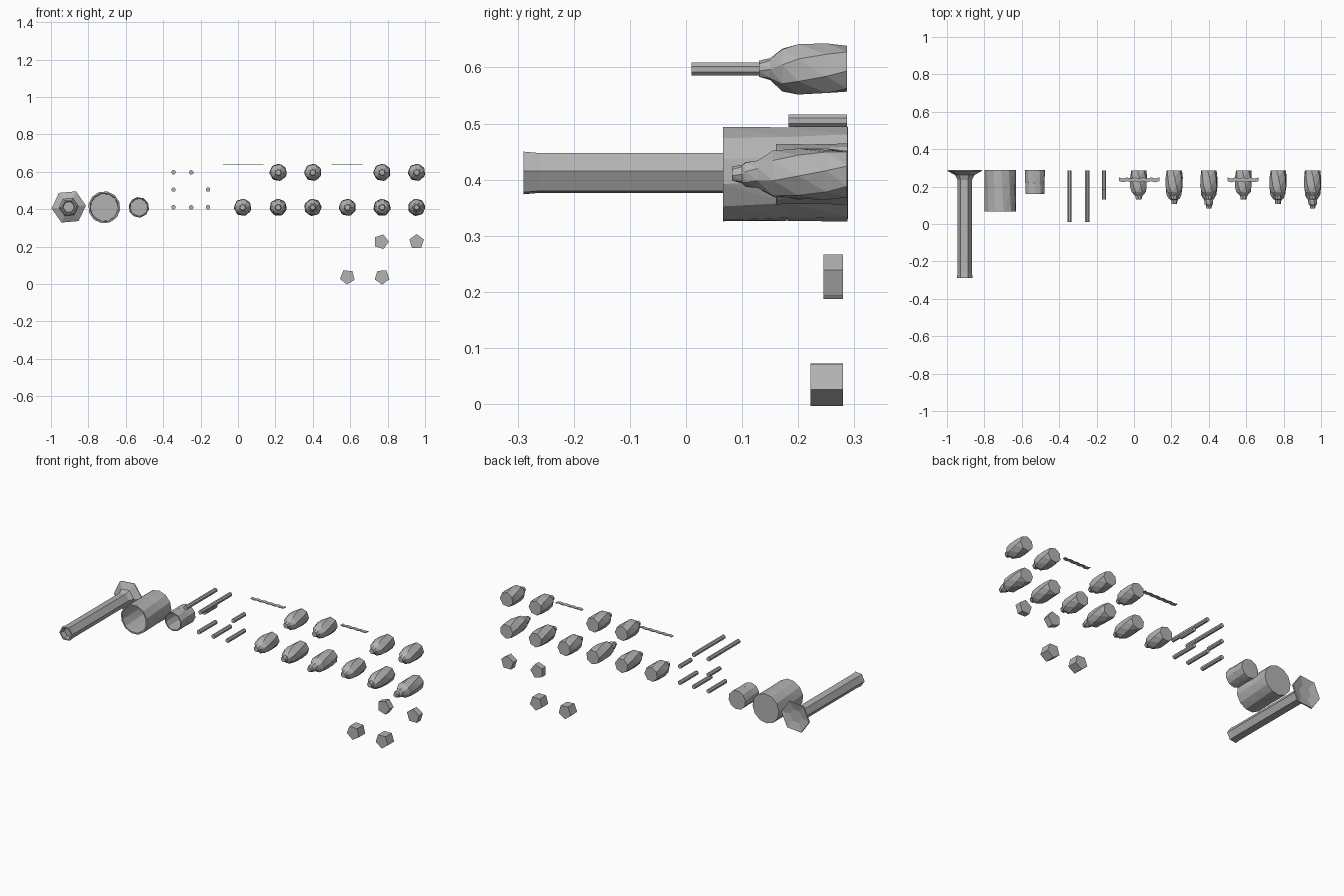
import bpy, bmesh, math

old = bpy.data.objects.get("Cube")
if old:
    bpy.data.objects.remove(old, do_unlink=True)

grey = bpy.data.materials.new("plain_grey")
grey.use_nodes = True
colour = (0.45, 0.45, 0.45, 1)
grey.diffuse_color = colour
grey.node_tree.nodes["Principled BSDF"].inputs["Base Color"].default_value = colour


def finish(name, bm):
    bmesh.ops.recalc_face_normals(bm, faces=bm.faces)
    mesh = bpy.data.meshes.new(name)
    bm.to_mesh(mesh)
    bm.free()
    mesh.materials.append(grey)
    obj = bpy.data.objects.new(name, mesh)
    bpy.context.collection.objects.link(obj)
    return obj


def turned(name, x, z, profile, sides, start=90, twist=0):
    """Faceted solid turned about the y axis from (radius, y) rings."""
    bm = bmesh.new()
    rings = []
    for k, (r, y) in enumerate(profile):
        ring = []
        for i in range(sides):
            a = math.radians(start + twist * k) + math.tau * i / sides
            ring.append(bm.verts.new((x + r * math.cos(a), y, z + r * math.sin(a))))
        rings.append(ring)
    for a, b in zip(rings, rings[1:]):
        for i in range(sides):
            j = (i + 1) % sides
            bm.faces.new((a[i], a[j], b[j], b[i]))
    bm.faces.new(rings[0])
    bm.faces.new(rings[-1])
    bmesh.ops.triangulate(bm, faces=[f for f in bm.faces if len(f.verts) == 4])
    return finish(name, bm)


# Long hollow-ended stem with a flared foot
turned("flared_stem", -0.905, 0.412,
       [(0.03, -0.26), (0.034, -0.29), (0.042, -0.29), (0.039, -0.26), (0.039, 0.235),
        (0.052, 0.262), (0.092, 0.283), (0.09, 0.289), (0.04, 0.278)], 6, 5)

# Open cups, closed at the back
turned("large_cup", -0.715, 0.41,
       [(0.073, 0.27), (0.077, 0.066), (0.086, 0.066), (0.084, 0.18), (0.085, 0.288)], 12, 10, 4)
turned("small_cup", -0.53, 0.41,
       [(0.046, 0.275), (0.048, 0.16), (0.054, 0.16), (0.053, 0.22), (0.055, 0.288)], 10, 10, 4)

# Loose rods: x, z, front end
rods = [(-0.345, 0.597, 0.01), (-0.25, 0.597, 0.01),
        (-0.345, 0.505, 0.183), (-0.16, 0.505, 0.183),
        (-0.345, 0.41, 0.13), (-0.25, 0.41, 0.13), (-0.16, 0.41, 0.13)]
for x, z, front in rods:
    turned("rod", x, z, [(0.0125, front), (0.0125, 0.287)], 8, 22.5)

# Faceted bulbs: the tip grows from short to long along each row
tips = {
    "short": [(0.015, 0.13), (0.02, 0.15), (0.04, 0.172)],
    "medium": [(0.015, 0.108), (0.018, 0.128), (0.03, 0.136), (0.042, 0.158)],
    "long": [(0.013, 0.082), (0.017, 0.1), (0.023, 0.106), (0.025, 0.128), (0.042, 0.155)],
}
body = [(0.046, 0.2), (0.046, 0.25), (0.042, 0.287)]
columns = [(0.025, "short"), (0.215, "medium"), (0.4, "long"),
           (0.585, "short"), (0.77, "medium"), (0.955, "long")]
for x, tip in columns:
    turned("bulb_" + tip, x, 0.41, tips[tip] + body, 7, 90, 12)
for x in (0.215, 0.4, 0.77, 0.955):
    turned("upper_bulb", x, 0.597, tips["short"] + body, 7, 90, 12)

# Small five-sided blocks
for x, z, front, start in [(0.765, 0.226, 0.245, 0), (0.955, 0.226, 0.245, 90),
                           (0.585, 0.038, 0.222, 50), (0.77, 0.038, 0.222, 55)]:
    turned("block", x, z, [(0.041, front), (0.041, 0.28)], 5, start)


# Thin wavy strips
def strip(name, x0, x1, count):
    bm = bmesh.new()
    edges = []
    for i in range(count + 1):
        x = x0 + (x1 - x0) * i / count
        y = 0.236 + 0.003 * (-1) ** i
        edges.append([bm.verts.new((x, y + s * 0.01, 0.64)) for s in (-1, 1)])
    for a, b in zip(edges, edges[1:]):
        bm.faces.new((a[0], b[0], b[1], a[1]))
    obj = finish(name, bm)
    mod = obj.modifiers.new("thickness", 'SOLIDIFY')
    mod.thickness = 0.004
    mod.offset = 0


strip("left_strip", -0.08, 0.135, 10)
strip("right_strip", 0.5, 0.665, 8)
